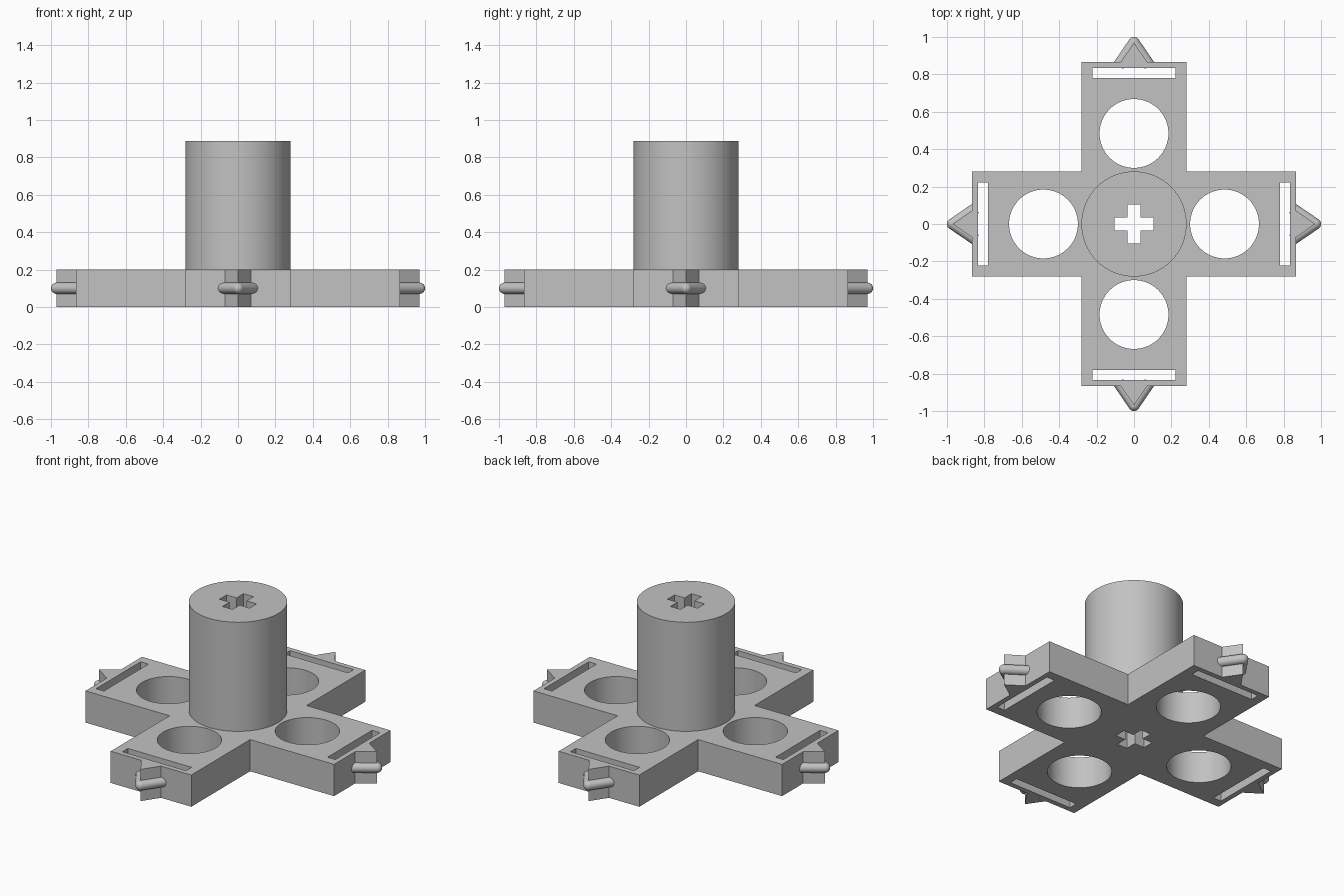
import bpy, bmesh
from math import cos, sin, pi
from mathutils import Vector, Matrix

cube = bpy.data.objects.get("Cube")
if cube:
    bpy.data.objects.remove(cube, do_unlink=True)

grey = bpy.data.materials.new("plain grey")
grey.use_nodes = True
colour = (0.54, 0.54, 0.54, 1)
grey.diffuse_color = colour
grey.node_tree.nodes["Principled BSDF"].inputs["Base Color"].default_value = colour

ARM_END, ARM_HALF, THICK, HUB_TOP = 0.867, 0.281, 0.2, 0.888
TIP, WEDGE_HALF, ROD = 0.97, 0.07, 0.03


def finish(name, bm, smooth=True):
    bmesh.ops.recalc_face_normals(bm, faces=bm.faces)
    mesh = bpy.data.meshes.new(name)
    bm.to_mesh(mesh)
    bm.free()
    mesh.materials.append(grey)
    obj = bpy.data.objects.new(name, mesh)
    bpy.context.collection.objects.link(obj)
    if smooth:
        bpy.ops.object.select_all(action='DESELECT')
        obj.select_set(True)
        bpy.context.view_layer.objects.active = obj
        bpy.ops.object.shade_smooth_by_angle(angle=pi / 6)
    return obj


def circle(x, y, r, n=64):
    return [(x + r * cos(2 * pi * i / n), y + r * sin(2 * pi * i / n)) for i in range(n)]


def cross(length, half):
    """Plus-shaped outline, made by turning one arm four times."""
    arm = [(half, -half), (length, -half), (length, half)]
    return [p for k in range(4) for p in turn(arm, k)]


def turn(points, k):
    for _ in range(k):
        points = [(-y, x) for x, y in points]
    return points


def extrude_outline(name, loops, z0, z1):
    """Filled outline with holes, raised from z0 to z1."""
    curve = bpy.data.curves.new(name, 'CURVE')
    curve.dimensions = '2D'
    curve.fill_mode = 'BOTH'
    curve.extrude = (z1 - z0) / 2
    for loop in loops:
        spline = curve.splines.new('POLY')
        spline.points.add(len(loop) - 1)
        for point, (x, y) in zip(spline.points, loop):
            point.co = (x, y, 0, 1)
        spline.use_cyclic_u = True
    temp = bpy.data.objects.new(name + " outline", curve)
    bpy.context.collection.objects.link(temp)
    graph = bpy.context.evaluated_depsgraph_get()
    mesh = bpy.data.meshes.new_from_object(temp.evaluated_get(graph))
    bm = bmesh.new()
    bm.from_mesh(mesh)
    bpy.data.objects.remove(temp, do_unlink=True)
    bpy.data.curves.remove(curve)
    bpy.data.meshes.remove(mesh)
    bmesh.ops.remove_doubles(bm, verts=bm.verts, dist=1e-5)
    bmesh.ops.translate(bm, verts=bm.verts, vec=(0, 0, (z0 + z1) / 2))
    return finish(name, bm)


# Cross-shaped base with a round hole and a slot in each arm
axle_hole = cross(0.105, 0.035)
slot = [(0.78, -0.222), (0.835, -0.222), (0.835, 0.222), (0.78, 0.222)]
holes = [turn(h, k) for k in range(4) for h in (circle(0.484, 0, 0.184), slot)]
extrude_outline("base_plate", [cross(ARM_END, ARM_HALF), axle_hole] + holes, 0, THICK)

# Central column with the axle hole running through it
extrude_outline("hub_column", [circle(0, 0, ARM_HALF, 96), axle_hole], THICK, HUB_TOP)


def add_rod(bm, a, b):
    axis = b - a
    spin = axis.to_track_quat('Z', 'Y').to_matrix().to_4x4()
    bmesh.ops.create_cone(bm, cap_ends=True, segments=24, radius1=ROD, radius2=ROD,
                          depth=axis.length, matrix=Matrix.Translation((a + b) / 2) @ spin)


# Pointed wedge and bent rod on the end of each arm
for k, side in enumerate(("left", "back", "right", "front")):
    rotation = Matrix.Rotation(k * pi / 2, 3, 'Z')

    bm = bmesh.new()
    corners = [(ARM_END, -WEDGE_HALF), (TIP, 0), (ARM_END, WEDGE_HALF)]
    face = bm.faces.new([bm.verts.new((x, y, 0)) for x, y in corners])
    raised = bmesh.ops.extrude_face_region(bm, geom=[face])["geom"]
    top = [g for g in raised if isinstance(g, bmesh.types.BMVert)]
    bmesh.ops.translate(bm, verts=top, vec=(0, 0, THICK))
    bmesh.ops.rotate(bm, verts=bm.verts, cent=(0, 0, 0), matrix=rotation)
    finish(side + "_wedge", bm, smooth=False)

    bm = bmesh.new()
    tip = Vector((TIP, 0, THICK / 2))
    for s in (-1, 1):
        foot = Vector((ARM_END, s * WEDGE_HALF, THICK / 2))
        add_rod(bm, foot + (foot - tip) * 0.2, tip)
    bmesh.ops.create_uvsphere(bm, u_segments=24, v_segments=16, radius=ROD,
                              matrix=Matrix.Translation(tip))
    bmesh.ops.rotate(bm, verts=bm.verts, cent=(0, 0, 0), matrix=rotation)
    finish(side + "_bent_rod", bm)
